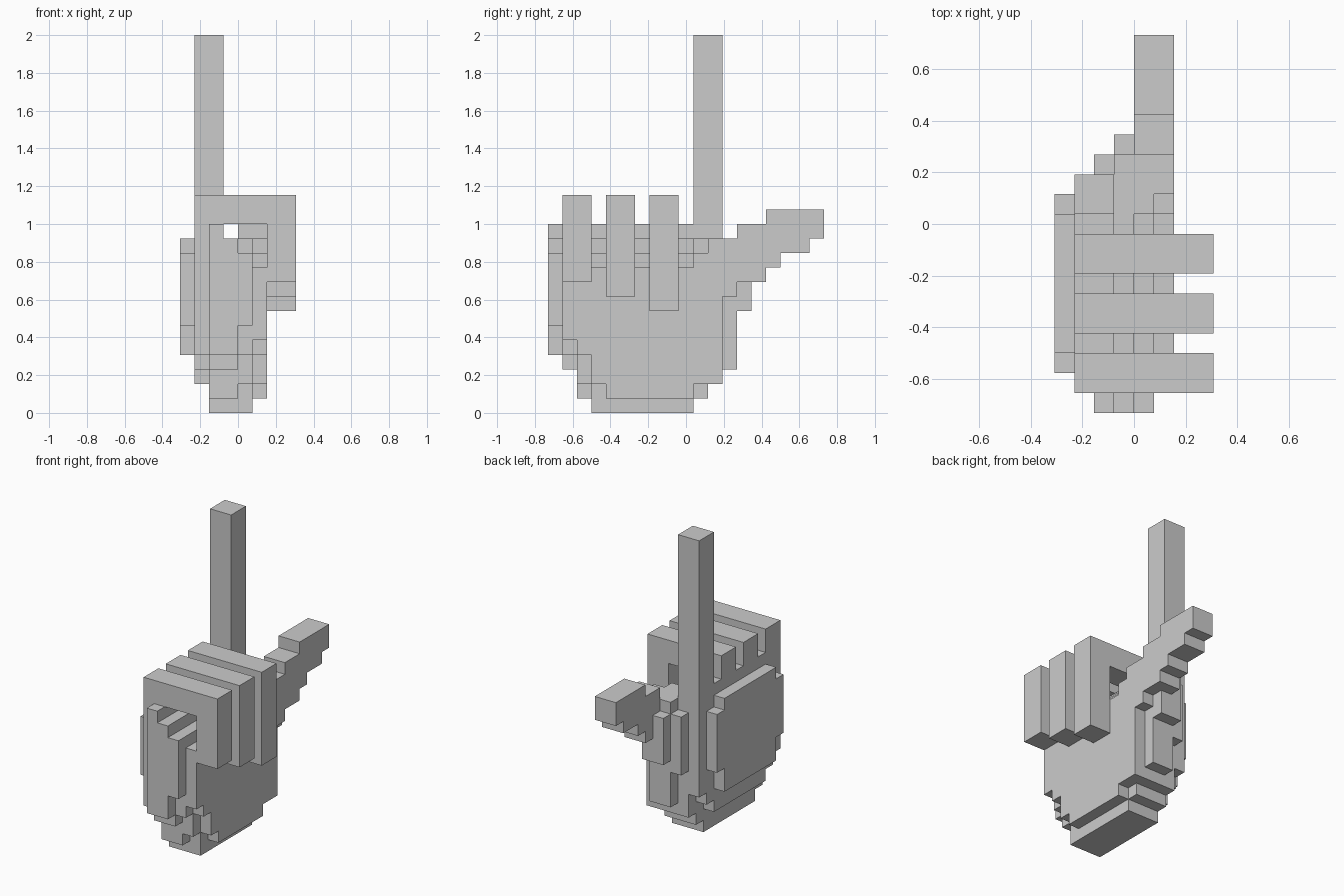
import bpy, bmesh
from mathutils import Vector

if "Cube" in bpy.data.objects:
    bpy.data.objects.remove(bpy.data.objects["Cube"])

U = 2 / 26                                  # edge of one block
ORIGIN = Vector((-4 * U, -9.5 * U, 0))
parts = {}                                  # part name -> set of block cells


def box(part, xs, ys, zs):
    """Fill a range of blocks (start, end) on each axis."""
    parts.setdefault(part, set()).update(
        (i, j, k) for i in range(*xs) for j in range(*ys) for k in range(*zs))


def layer(part, i, top, first, bottoms):
    """One slice across x: a column per y step, starting at each bottom height."""
    for n, b in enumerate(bottoms):
        box(part, (i, i + 1), (first + n, first + n + 1), (b, top))


# Palm: rounded slices from the back of the hand to the inner face
layer("palm", 1, 13, 1, [4, 3] + [2] * 7 + [3, 4])
layer("palm", 2, 13, 0, [4, 3, 1] + [0] * 7 + [1, 2])
layer("palm", 3, 12, 0, [4, 3, 1] + [0] * 7 + [1, 2, 3])
layer("palm", 4, 11, 0, [6, 4, 2] + [0] * 7 + [1, 2])
layer("palm", 5, 10, 1, [5, 4, 2] + [1] * 6 + [2, 2])

# Base of the thumb, stepping up out of the palm
box("thumb_base", (2, 3), (12, 13), (6, 11))
box("thumb_base", (3, 4), (13, 14), (7, 11))
box("thumb_base", (4, 5), (10, 12), (10, 12))
box("thumb_base", (5, 6), (10, 11), (9, 11))
box("thumb_base", (5, 6), (11, 12), (9, 12))
box("thumb_base", (4, 5), (12, 13), (3, 12))
box("thumb_base", (5, 6), (12, 13), (8, 12))
box("thumb_base", (4, 5), (13, 14), (7, 13))
box("thumb_base", (5, 6), (13, 14), (9, 13))

# Thumb
for j, low, high in [(14, 9, 13), (15, 10, 14), (16, 11, 14), (17, 11, 14), (18, 12, 14)]:
    box("thumb", (4, 6), (j, j + 1), (low, high))

# Raised index finger
box("index_finger", (1, 3), (10, 12), (12, 26))

# Three curled fingers
for name, j, low in [("little_finger", 1, 9), ("ring_finger", 4, 8), ("middle_finger", 7, 7)]:
    box(name, (1, 8), (j, j + 2), (13, 15))
    box(name, (6, 8), (j, j + 2), (low, 13))

# Raised plate on the back of the hand
box("back_plate", (0, 1), (3, 10), (4, 12))
box("back_plate", (0, 1), (2, 11), (6, 11))

# Skin each part, leaving out faces buried between blocks
filled = set().union(*parts.values())
used = set()
for name, cells in parts.items():
    bm = bmesh.new()
    verts = {}

    def vert(p):
        if p not in verts:
            verts[p] = bm.verts.new(ORIGIN + Vector(p) * U)
        return verts[p]

    for c in sorted(cells - used):
        for a in range(3):
            for s in (0, 1):
                n = list(c)
                n[a] += 2 * s - 1
                if tuple(n) in filled:
                    continue
                quad = []
                for p, q in [(0, 0), (1, 0), (1, 1), (0, 1)]:
                    v = list(c)
                    v[a] += s
                    v[(a + 1) % 3] += p
                    v[(a + 2) % 3] += q
                    quad.append(vert(tuple(v)))
                bm.faces.new(quad if s else quad[::-1])
    used |= cells
    bmesh.ops.dissolve_limit(bm, angle_limit=0.01, verts=bm.verts[:], edges=bm.edges[:])
    mesh = bpy.data.meshes.new(name)
    bm.to_mesh(mesh)
    bm.free()
    bpy.context.collection.objects.link(bpy.data.objects.new(name, mesh))
